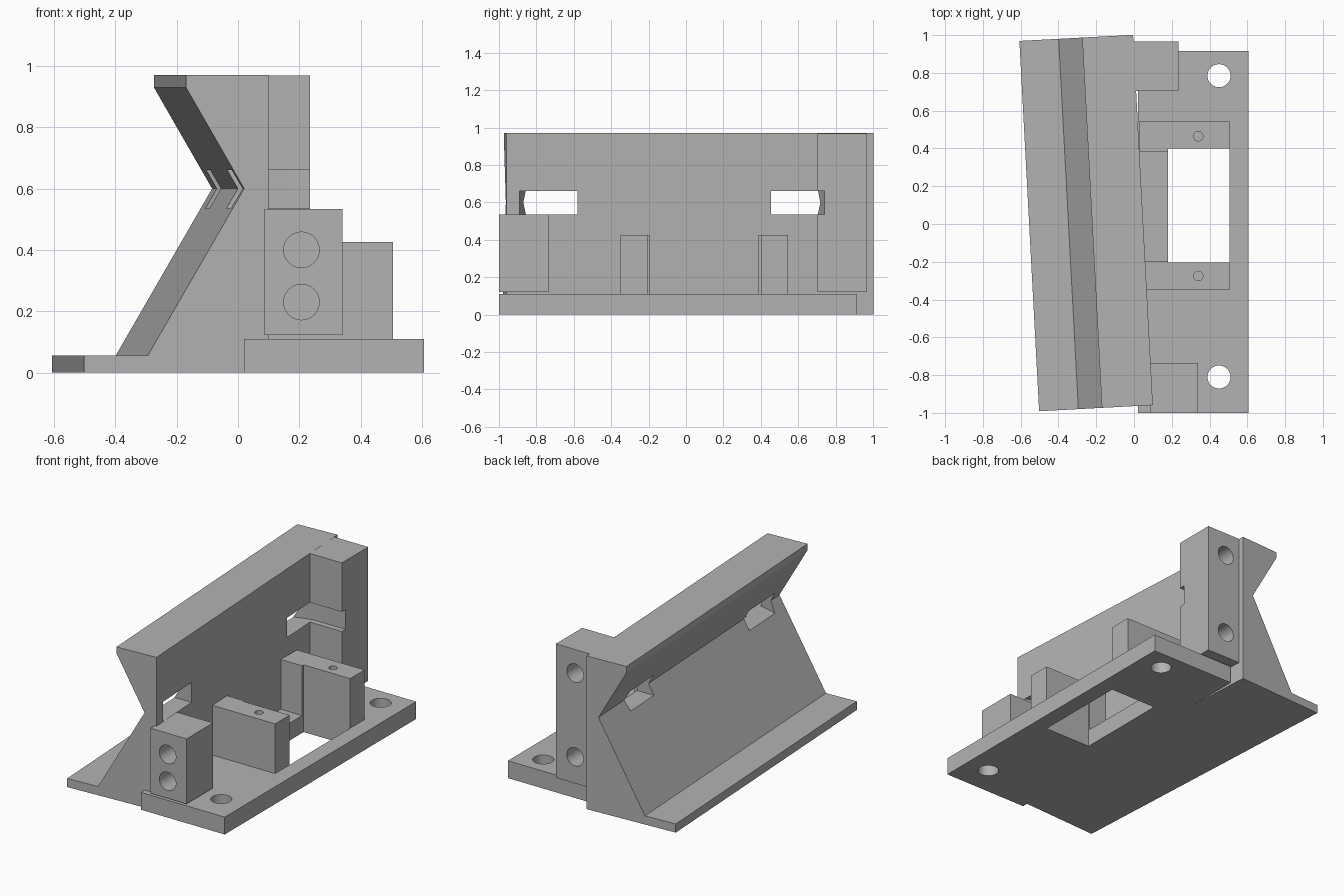
import bpy
import bmesh
from math import radians
from mathutils import Matrix, Vector

if "Cube" in bpy.data.objects:
    bpy.data.objects.remove(bpy.data.objects["Cube"], do_unlink=True)

grey = bpy.data.materials.new("plain grey")
grey.use_nodes = True
colour = (0.45, 0.45, 0.45, 1)
grey.diffuse_color = colour
grey.node_tree.nodes["Principled BSDF"].inputs["Base Color"].default_value = colour


def prism(name, outline, depth, matrix=Matrix()):
    """Extrude a flat XY outline along z, then place it."""
    bm = bmesh.new()
    face = bm.faces.new([bm.verts.new((x, y, 0)) for x, y in outline])
    moved = bmesh.ops.extrude_face_region(bm, geom=[face])["geom"]
    top = [v for v in moved if isinstance(v, bmesh.types.BMVert)]
    bmesh.ops.translate(bm, verts=top, vec=(0, 0, depth))
    bm.transform(matrix)
    bmesh.ops.recalc_face_normals(bm, faces=bm.faces)
    mesh = bpy.data.meshes.new(name)
    bm.to_mesh(mesh)
    bm.free()
    mesh.materials.append(grey)
    obj = bpy.data.objects.new(name, mesh)
    bpy.context.collection.objects.link(obj)
    return obj


def box(name, x0, x1, y0, y1, z0, z1):
    outline = [(x0, y0), (x1, y0), (x1, y1), (x0, y1)]
    return prism(name, outline, z1 - z0, Matrix.Translation((0, 0, z0)))


def drill(start, direction, radius, depth):
    """Round cutter from just outside a face into the part."""
    way = Vector(direction)
    bpy.ops.mesh.primitive_cylinder_add(
        vertices=48, radius=radius, depth=depth + 0.1,
        location=Vector(start) + way * (depth - 0.1) / 2,
        rotation=way.to_track_quat("Z", "Y").to_euler())
    tool = bpy.context.object
    tool.data.materials.append(grey)
    return tool


def cut(obj, tools):
    """Subtract the tools, apply, and drop them."""
    for tool in tools:
        mod = obj.modifiers.new("cut", "BOOLEAN")
        mod.object = tool
        mod.operation = "DIFFERENCE"
        mod.solver = "EXACT"
        tool.hide_render = True
        bpy.context.view_layer.objects.active = obj
        bpy.ops.object.modifier_apply(modifier=mod.name)
        bpy.data.objects.remove(tool, do_unlink=True)
    for poly in obj.data.polygons:
        poly.use_smooth = False
    bpy.ops.object.select_all(action="DESELECT")
    obj.select_set(True)
    bpy.context.view_layer.objects.active = obj
    bpy.ops.object.shade_smooth_by_angle(angle=radians(25))


def back_slot():
    outline = [(-0.3, 0.455), (0.3, 0.455), (0.3, 0.74), (0.01, 0.74),
               (-0.065, 0.72), (-0.12, 0.70), (-0.3, 0.66)]
    return prism("slot_cutter", outline, 0.125, Matrix.Translation((0, 0, 0.535)))


def front_slot():
    outline = [(-0.3, -0.58), (0.3, -0.58), (0.3, -0.89), (0.095, -0.89),
               (0.015, -0.87), (-0.04, -0.85), (-0.3, -0.8)]
    return prism("slot_cutter", outline, 0.125, Matrix.Translation((0, 0, 0.535)))


# Angled rail with a V groove, turned slightly against the base
profile = [(-0.3, 0), (0.303, 0), (0.303, 0.97), (0.033, 0.97), (0.033, 0.93),
           (0.223, 0.6), (-0.092, 0.055), (-0.3, 0.055)]
length = 1.963
rail = prism("angled_rail", profile, length,
             Matrix.Translation((-0.255, 0.005, 0))
             @ Matrix.Rotation(radians(3.05), 4, "Z")
             @ Matrix.Translation((0, length / 2, 0))
             @ Matrix.Rotation(radians(90), 4, "X"))
cut(rail, [back_slot(), front_slot()])

# Base plate with a window and two mounting holes
base = box("base_plate", 0.02, 0.607, -1, 0.915, 0, 0.11)
cut(base, [box("window_cutter", 0.18, 0.505, -0.205, 0.4, -0.1, 0.3)]
    + [drill((0.45, y, 0.11), (0, 0, -1), 0.061, 0.2) for y in (0.785, -0.81)])

# Motor posts either side of the window, with thicker roots at the rail
for side, outer, inner, root, hole in (("back", 0.545, 0.4, 0.385, 0.465),
                                       ("front", -0.35, -0.205, -0.195, -0.275)):
    outline = [(0.03, outer), (0.505, outer), (0.505, inner),
               (0.18, inner), (0.18, root), (0.03, root)]
    post = prism(side + "_post", outline, 0.325, Matrix.Translation((0, 0, 0.1)))
    cut(post, [drill((0.34, hole, 0.425), (0, 0, -1), 0.025, 0.2)])

# Tall clamp tower at the back, notched by the slot
tower = box("back_tower", -0.005, 0.235, 0.703, 0.967, 0.122, 0.9695)
cut(tower, [back_slot()]
    + [drill((0.1, 0.967, z), (0, -1, 0), 0.058, 0.18) for z in (0.82, 0.29)])

# Short clamp block at the front
block = box("front_block", 0.087, 0.34, -1, -0.735, 0.122, 0.534)
cut(block, [drill((0.207, -1, z), (0, 1, 0), 0.058, 0.18) for z in (0.4, 0.23)])
